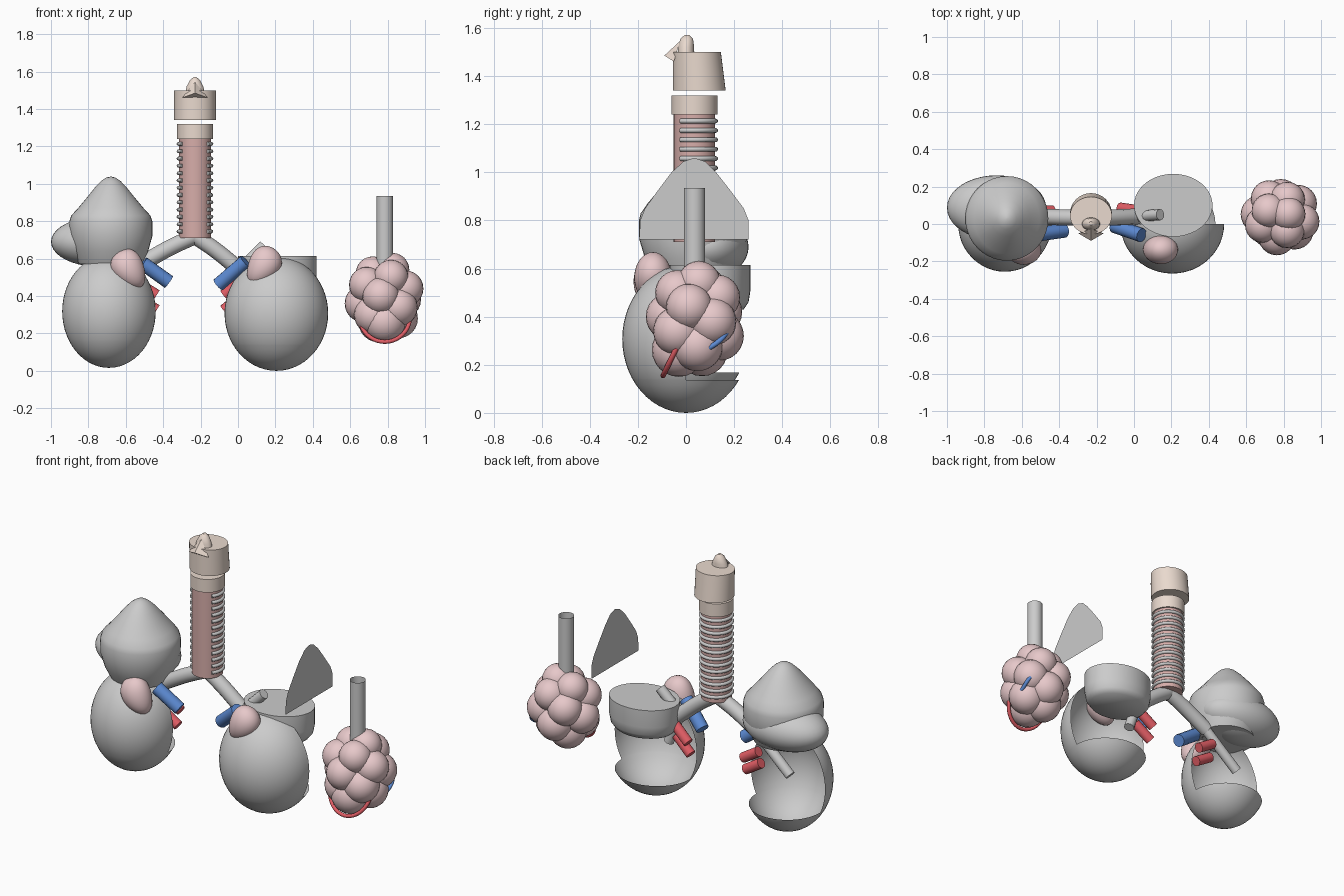
import bpy, bmesh, math
from mathutils import Vector, Matrix

if "Cube" in bpy.data.objects:
    bpy.data.objects.remove(bpy.data.objects["Cube"])


def mat(name, rgb):
    m = bpy.data.materials.new(name)
    m.diffuse_color = (*rgb, 1)
    m.use_nodes = True
    m.node_tree.nodes["Principled BSDF"].inputs["Base Color"].default_value = m.diffuse_color
    return m


PINK = mat("pink_tissue", (0.80, 0.58, 0.59))
MUCOSA = mat("trachea_wall", (0.68, 0.42, 0.40))
BONE = mat("cartilage", (0.82, 0.70, 0.62))
RED = mat("artery_red", (0.75, 0.11, 0.13))
BLUE = mat("vein_blue", (0.11, 0.26, 0.66))


def finish(name, bm, material=None, angle=40):
    me = bpy.data.meshes.new(name)
    bm.to_mesh(me)
    bm.free()
    ob = bpy.data.objects.new(name, me)
    bpy.context.collection.objects.link(ob)
    if material:
        me.materials.append(material)
    bpy.ops.object.select_all(action='DESELECT')
    ob.select_set(True)
    bpy.context.view_layer.objects.active = ob
    bpy.ops.object.shade_smooth_by_angle(angle=math.radians(angle))
    return ob


def loft(name, rings, material=None, caps=(True, True), n=40, angle=40):
    """Stack of ellipses (cx, cy, z, rx, ry), bottom to top."""
    bm = bmesh.new()
    rows = [[bm.verts.new((cx + rx * math.cos(2 * math.pi * i / n),
                           cy + ry * math.sin(2 * math.pi * i / n), z)) for i in range(n)]
            for cx, cy, z, rx, ry in rings]
    for a, b in zip(rows, rows[1:]):
        for i in range(n):
            j = (i + 1) % n
            bm.faces.new((a[i], a[j], b[j], b[i]))
    if caps[0]:
        bm.faces.new(rows[0][::-1])
    if caps[1]:
        bm.faces.new(rows[-1])
    return finish(name, bm, material, angle)


def ball(name, loc, size, material=None, seg=32):
    bm = bmesh.new()
    bmesh.ops.create_uvsphere(bm, u_segments=seg, v_segments=seg // 2, radius=1)
    bm.transform(Matrix.Translation(loc) @ Matrix.Diagonal((*size, 1)))
    return finish(name, bm, material)


def tube(name, pts, r, material=None, smooth=True):
    cu = bpy.data.curves.new(name, 'CURVE')
    cu.dimensions = '3D'
    cu.bevel_depth = r
    cu.bevel_resolution = 4
    cu.resolution_u = 8
    cu.use_fill_caps = True
    if smooth and len(pts) > 2:
        s = cu.splines.new('BEZIER')
        s.bezier_points.add(len(pts) - 1)
        for p, c in zip(s.bezier_points, pts):
            p.co = c
            p.handle_left_type = p.handle_right_type = 'AUTO'
    else:
        s = cu.splines.new('POLY')
        s.points.add(len(pts) - 1)
        for p, c in zip(s.points, pts):
            p.co = (*c, 1)
    ob = bpy.data.objects.new(name, cu)
    bpy.context.collection.objects.link(ob)
    if material:
        cu.materials.append(material)
    return ob


# Larynx
TX, TY = -0.23, 0.035
loft("thyroid_cartilage", [(TX, 0.055, 1.34, 0.112, 0.11), (TX, 0.045, 1.5, 0.112, 0.1)], BONE)
loft("cricoid_cartilage", [(TX, TY, 1.24, 0.096, 0.096), (TX, TY, 1.32, 0.096, 0.096)], BONE)
loft("epiglottis", [(TX, 0, 1.46, 0.055, 0.035), (TX, 0, 1.52, 0.045, 0.034),
                    (TX, 0.003, 1.555, 0.026, 0.026), (TX, 0.004, 1.57, 0.008, 0.01)], BONE)
bm = bmesh.new()
tip = bm.verts.new((TX, -0.09, 1.485))
base = [bm.verts.new((TX + x, y, z)) for x, y, z in
        ((-0.068, -0.05, 1.46), (0.068, -0.05, 1.46), (0, -0.025, 1.545))]
for i in range(3):
    bm.faces.new((tip, base[i], base[(i + 1) % 3]))
bm.faces.new(base[::-1])
finish("laryngeal_prominence", bm, BONE)

# Trachea with C-shaped rings open at the front
loft("trachea", [(TX, TY, 0.71, 0.086, 0.086), (TX, TY, 1.25, 0.086, 0.086)], MUCOSA)
for k in range(13):
    z = 0.745 + k * 0.039
    arc = [math.radians(-40 + 260 * i / 26) for i in range(27)]
    tube("trachea_ring", [(TX + 0.088 * math.cos(a), TY + 0.088 * math.sin(a), z) for a in arc],
         0.01, smooth=False)

# Bronchi
tube("right_bronchus", [(TX, TY, 0.72), (-0.36, 0.035, 0.66), (-0.52, 0.04, 0.57)], 0.043)
tube("left_bronchus", [(TX, TY, 0.72), (-0.12, 0.035, 0.645), (0.02, 0.04, 0.53)], 0.043)
tube("right_lower_branch", [(-0.5, 0.04, 0.58), (-0.74, 0.05, 0.37)], 0.03)
tube("right_upper_branch", [(-0.5, 0.04, 0.58), (-0.62, 0.05, 0.68)], 0.03)
tube("left_lower_branch", [(0.01, 0.04, 0.54), (0.08, 0.05, 0.36)], 0.03)
tube("left_upper_branch", [(0.01, 0.04, 0.54), (0.14, 0.05, 0.67)], 0.03)


# Lower lobes: hollow shells with the upper back quarter open
def lobe_shell(name, c, size, zcut):
    bm = bmesh.new()
    bmesh.ops.create_uvsphere(bm, u_segments=48, v_segments=28, radius=1)
    bm.transform(Matrix.Translation(c) @ Matrix.Diagonal((*size, 1)))
    for co, no in (((0, c[1], 0), (0, 1, 0)), ((0, 0, zcut), (0, 0, 1))):
        bmesh.ops.bisect_plane(bm, geom=bm.verts[:] + bm.edges[:] + bm.faces[:],
                               plane_co=co, plane_no=no, dist=1e-5)
    gone = [f for f in bm.faces
            if f.calc_center_median().y > c[1] and f.calc_center_median().z > zcut]
    bmesh.ops.delete(bm, geom=gone, context='FACES')
    return finish(name, bm)


lobe_shell("right_lower_lobe", (-0.69, 0, 0.318), (0.25, 0.255, 0.302), 0.168)
lobe_shell("left_lower_lobe", (0.205, 0, 0.307), (0.277, 0.265, 0.307), 0.137)

# Right upper and middle lobes
bell = [(0.57, 0.17, 0.16), (0.64, 0.2, 0.2), (0.72, 0.222, 0.224), (0.8, 0.222, 0.226),
        (0.83, 0.212, 0.218), (0.87, 0.175, 0.19), (0.93, 0.125, 0.14), (0.98, 0.085, 0.096),
        (1.015, 0.052, 0.058), (1.033, 0.025, 0.03), (1.038, 0.004, 0.004)]
loft("right_upper_lobe", [(-0.68, 0.03, z, rx, ry) for z, rx, ry in bell])
ball("right_middle_lobe", (-0.735, 0.087, 0.69), (0.265, 0.173, 0.135), seg=40)

# Left upper lobe: flat-topped band and thin upright leaf
loft("left_middle_band", [(0.21, 0.1, 0.43, 0.175, 0.14), (0.21, 0.1, 0.46, 0.2, 0.16),
                          (0.21, 0.1, 0.51, 0.21, 0.168), (0.21, 0.1, 0.615, 0.21, 0.168)],
     angle=60)
bm = bmesh.new()
leaf = [(-0.195, 0.72), (0.26, 0.72), (0.26, 0.8), (0.24, 0.85), (0.18, 0.93), (0.125, 1.0),
        (0.08, 1.045), (0.035, 1.06), (-0.01, 1.045), (-0.06, 1.0), (-0.12, 0.92),
        (-0.17, 0.85), (-0.19, 0.8)]
bm.faces.new([bm.verts.new((0.457, y, z)) for y, z in leaf])
finish("left_upper_leaf", bm)


# Egg-shaped pink masses at the lung roots
def egg(name, loc, side):
    ob = ball(name, loc, (0.09, 0.078, 0.106), PINK)
    for v in ob.data.vertices:
        dz = (v.co.z - loc[2]) / 0.106
        v.co.x += side * (0.02 * dz * dz - 0.022 * dz - 0.008)


egg("right_hilum_mass", (-0.582, -0.14, 0.546), 1)
egg("left_hilum_mass", (0.135, -0.137, 0.562), -1)

# Pulmonary vessels
tube("right_vein", [(-0.51, -0.055, 0.575), (-0.37, -0.035, 0.475)], 0.038, BLUE)
tube("left_vein", [(0.04, -0.06, 0.585), (-0.105, -0.01, 0.46)], 0.038, BLUE)
for dz, dy in ((0, 0.07), (-0.08, 0.045)):
    tube("right_artery", [(-0.54, dy, 0.47 + dz), (-0.435, dy, 0.405 + dz)], 0.03, RED)
    tube("left_artery", [(0.03, dy, 0.49 + dz), (-0.075, dy + 0.015, 0.405 + dz)], 0.03, RED)

# Alveoli cluster on its open stem
AC = Vector((0.785, 0.042, 0.4))
N = 15
for i in range(N):
    h = 1 - 2 * (i + 0.5) / N
    a = i * 2.39996 + 0.3
    w = math.sqrt(1 - h * h)
    r = 0.09 + 0.018 * (1 - h) / 2
    ball("alveolus", AC + Vector((0.118 * w * math.cos(a), 0.112 * w * math.sin(a), 0.15 * h)),
         (r, r, r), PINK, seg=24)
ball("lowest_alveolus", (0.785, -0.03, 0.262), (0.112, 0.112, 0.112), PINK, seg=24)
loft("alveolar_stem", [(0.785, 0.035, 0.5, 0.044, 0.044), (0.785, 0.035, 0.935, 0.044, 0.044)],
     caps=(False, False), n=24)

# Capillaries hugging the cluster
half = [math.pi * i / 20 for i in range(21)]
tube("red_capillary", [(0.785 - 0.135 * math.cos(a), -0.03 - 0.065 * math.sin(a),
                        0.29 - 0.135 * math.sin(a)) for a in half], 0.011, RED, smooth=False)
tube("blue_capillary", [(0.87, 0.0, 0.255), (0.925, 0.06, 0.258), (0.94, 0.12, 0.285),
                        (0.93, 0.165, 0.33), (0.89, 0.18, 0.375)], 0.011, BLUE)
